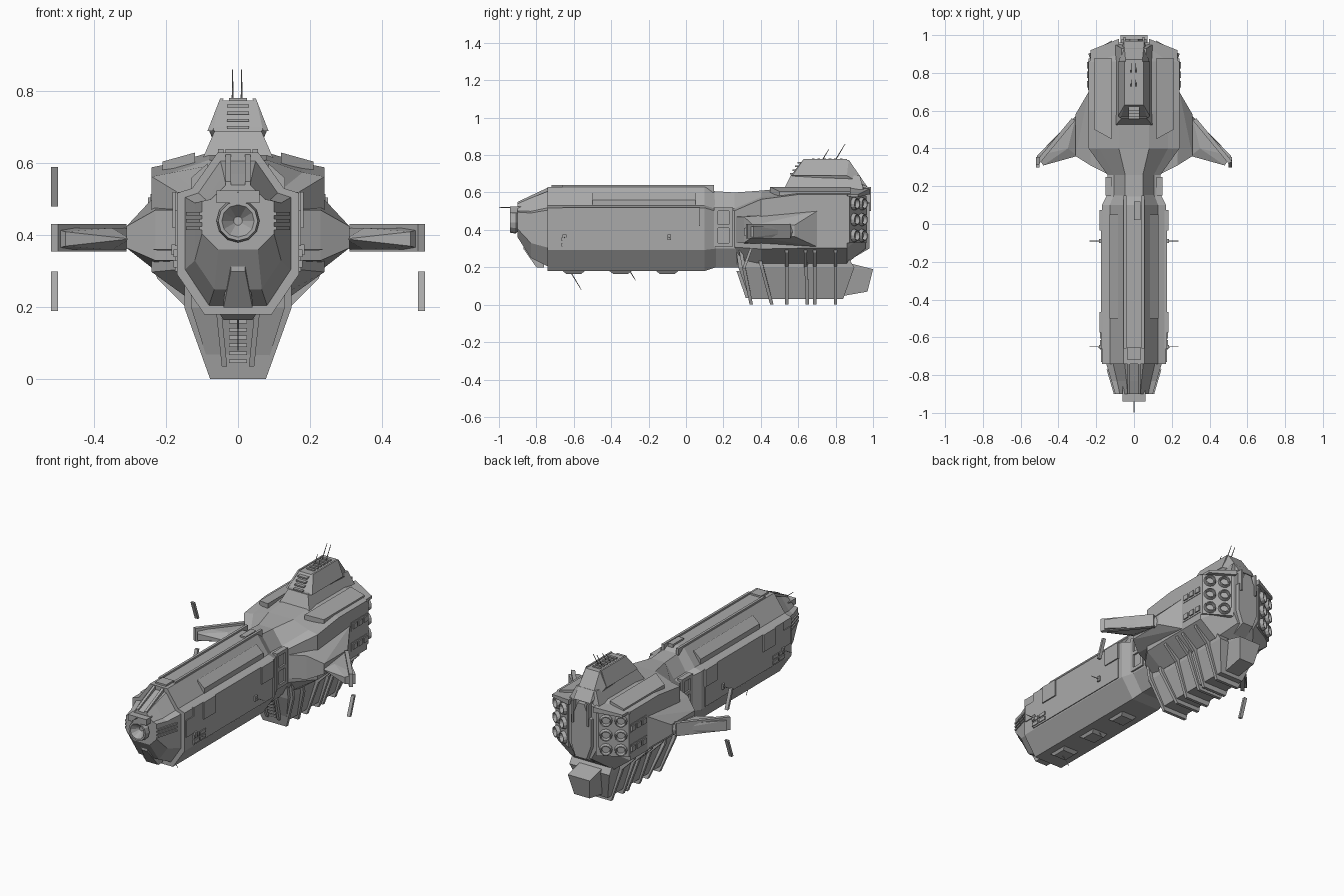
import bpy, bmesh
from mathutils import Vector

cube = bpy.data.objects.get("Cube")
if cube:
    bpy.data.objects.remove(cube)

shade = (.4, .4, .4, 1)
grey = bpy.data.materials.new("hull_grey")
grey.use_nodes = True
grey.diffuse_color = shade
grey.node_tree.nodes["Principled BSDF"].inputs["Base Color"].default_value = shade


def finish(name, bm):
    bmesh.ops.recalc_face_normals(bm, faces=bm.faces)
    mesh = bpy.data.meshes.new(name)
    bm.to_mesh(mesh)
    bm.free()
    mesh.materials.append(grey)
    bpy.context.collection.objects.link(bpy.data.objects.new(name, mesh))


def hull(name, points):
    """Convex solid around a few points."""
    bm = bmesh.new()
    for point in points:
        bm.verts.new(point)
    bmesh.ops.convex_hull(bm, input=bm.verts)
    bmesh.ops.dissolve_limit(bm, angle_limit=.02, verts=bm.verts, edges=bm.edges)
    finish(name, bm)


def flip(points):
    return [(-x, y, z) for x, y, z in points]


def centred(name, points):
    hull(name, list(points) + flip(points))


def pair(name, points):
    hull("left_" + name, points)
    hull("right_" + name, flip(points))


def box(xs, ys, zs):
    return [(x, y, z) for x in xs for y in ys for z in zs]


def span(middle, size):
    return middle - size / 2, middle + size / 2


def bridge(bm, rings):
    """Skin consecutive rings of vertices and cap both ends."""
    for ring, following in zip(rings, rings[1:]):
        for i in range(len(ring)):
            bm.faces.new((ring[i - 1], ring[i], following[i], following[i - 1]))
    bm.faces.new(rings[0])
    bm.faces.new(rings[-1])


def section(width, low, high, shoulder=.25, floor=.25):
    """Chamfered half section; shoulder and floor are the shares of height cut."""
    height = high - low
    top = high - height * shoulder
    return [(width * .55, low), (width, low + height * floor), (width, top),
            (width * .75, top + height * .03), (width / 3, high)]


def loft(name, stations):
    bm = bmesh.new()
    rings = []
    for y, *shape in stations:
        half = section(*shape)
        ring = half + [(-x, z) for x, z in reversed(half)]
        rings.append([bm.verts.new((x, y, z)) for x, z in ring])
    bridge(bm, rings)
    finish(name, bm)


def turned(name, start, axis, profile, sides=12):
    """Solid of revolution; profile holds (distance along axis, radius)."""
    bm = bmesh.new()
    turn = Vector((0, 0, 1)).rotation_difference(Vector(axis)).to_matrix()
    rings = []
    for distance, radius in profile:
        ring = bmesh.ops.create_circle(bm, segments=sides, radius=radius)["verts"]
        for vert in ring:
            vert.co = Vector(start) + turn @ (vert.co + Vector((0, 0, distance)))
        rings.append(ring)
    bridge(bm, rings)
    finish(name, bm)


def rod(name, start, offset, radius=.003):
    turned(name, start, offset, [(0, radius), (Vector(offset).length, radius / 2)], 6)


# Forward hull and nose
waist, belly, ridge = .17, .18, .63
loft("forward_hull", [(-.74, waist, belly, ridge), (.1, waist, belly, ridge),
                      (.16, .14, .2, .6), (.3, .14, .2, .6)])
loft("nose", [(-.9, .1, .36, .54), (-.83, .12, .25, .57), (-.73, .15, .2, .61)])
turned("nose_bell", (0, -.82, .44), (0, -1, 0),
       [(0, .05), (.08, .05), (.09, .06), (.12, .055), (.12, .045), (.07, .004)])
rod("nose_probe", (0, -.9, .52), (0, -.1, 0))
pair("nose_rail", box((.02, .035), (-.9, -.7), (.53, .55)) + box((.02, .035), (-.73, -.7), (.61, .63)))
for z in (.42, .44, .46):
    pair("cheek_bar", box((.07, .107), [-.9], span(z, .01)) + box((.07, .145), [-.77], span(z, .01)))
centred("chin_block", box([.02], (-.87, -.8), (.3, .37)) + box([.04], (-.8, -.76), (.2, .22)))
centred("brow_block", box([.06], (-.94, -.8), (.49, .525)))

# Ridge and shoulders
pair("ridge_rail", box((.04, .055), (-.66, .15), (.6, .64)))
centred("ridge_cap", box([.035], (-.72, -.65), (.6, .64)))
hull("ridge_hatch", box((0, .035), (.02, .12), (.6, .64)))
pair("shoulder_panel", box([.13], (-.5, .05), (.52, .56)) + box([.085], (-.5, .05), (.52, .6)))

# Side armour, hatches and aerials
pair("side_armour", box((0, waist + .005), (-.66, .07), (.3, .52)))
pair("bow_plate", box((0, waist + .005), (-.73, -.66), (.37, .47)))
for y in (-.52, .02):
    pair("side_hatch", box((waist, .182), span(y, .11), (.42, .52)))
for y in (-.09, -.65):
    pair("aerial_mount", box((waist, .185), span(y, .02), span(.36, .03)))
    for side in (-1, 1):
        rod("side_aerial", (side * waist, y, .36), (side * .065, 0, 0))
for y in (-.64, -.58):
    for z in (.32, .35):
        pair("side_window", box((waist, .18), span(y, .05), span(z, .02)))

# Framed recess on the neck
for y in (.16, .24):
    pair("neck_post", box((.12, .15), span(y, .02), (.31, .52)))
for z in (.32, .42, .51):
    pair("neck_bar", box((.12, .15), (.16, .24), span(z, .02)))

# Belly boxes and aerials
for y in (-.6, -.35, -.1):
    centred("belly_box", box([.05], span(y, .12), [belly]) + box([.04], span(y, .08), [belly - .015]))
rod("belly_aerial", (0, -.62, belly), (0, .06, -.1))
rod("belly_aerial_short", (0, -.3, belly), (0, .03, -.05))

# Rear hull
beam, roof = .24, .63
loft("rear_hull", [(.1, .14, .2, .61), (.26, .14, .21, .6), (.4, beam, .22, .61, .12, .2),
                   (.6, beam, .22, roof, .1, .2), (.86, beam, .22, roof, .1, .2),
                   (.96, .1, .3, roof, .1)])
pair("top_plate", box([.12], (.45, .88), (.59, .63)) + box([.21], (.5, .88), (.55, .605)))
loft("stern_spine", [(.86, .08, .23, .64), (.98, .065, .3, .62)])
pair("stern_roof", box([.23], (.85, .92), (.575, .59)) + box([.08], (.85, .98), (.59, .62)))

# Engine blocks with rows of nozzles
pair("engine_block", [(x, y, z) for z in (.33, .58)
                      for x, y in ((beam, .84), (beam, .875), (.09, .965), (.09, .88))])
for side in (-1, 1):
    for x, y in ((.2, .89), (.13, .93)):
        for row in range(3):
            turned("engine_nozzle", (side * x, y, .37 + row * .085), (side * .5, .85, 0),
                   [(0, .03), (.01, .035), (.03, .03), (.03, .025), (.005, .02)])

# Flank windows
for z in (.37, .49):
    pair("window_strip", box((.23, beam + .003), (.71, .86), span(z, .05)))
    for column in range(3):
        pair("flank_window", box((.23, .25), span(.74 + column * .05, .035), span(z, .03)))

# Swept wings
pair("wing_root", box([.13], [.26], (.33, .47)) + box([.23], [.31], (.33, .47))
     + box([beam], [.7], (.31, .5)) + box([.31], (.36, .58), (.365, .425)))
pair("wing_arm", box([.31], [.56], (.36, .42)) + box([.35], [.4], (.36, .42))
     + [(.3, .58, .39), (.3, .36, .39), (.38, .38, .39)]
     + box([.515], [.36], (.36, .42)) + box([.48], [.31], (.37, .41)))
pair("wing_rail", [(x, y, z) for z in (.355, .432)
                   for x, y in ((.31, .55), (.33, .56), (.52, .33), (.5, .32))])
blade = box((.5, .52), (.3, .315), [.19]) + box((.5, .52), (.34, .355), [.3])
pair("drifting_blade", blade)
hull("upper_drifting_blade", [(-x, y, .78 - z) for x, y, z in blade])

# Tower
centred("tower_base", box([.1], (.52, .95), [.61]) + box([.065], (.56, .93), [.69]))
crown = .775
centred("tower_head", box([.045], (.63, .87), [crown])
        + [(.07, .57, .7), (.06, .56, .67), (.08, .86, .69), (.055, .97, .63), (.06, .93, .65)])
pair("tower_cheek", box((.04, .05), (.63, .86), [crown + .005])
     + [(.07, .56, .69), (.085, .57, .69), (.085, .86, .69)])
pair("stern_fin", box((.045, .055), (.9, .99), (.5, roof)))
for step in range(4):
    lift = step * .02
    centred("tower_slat", box([.03], span(.57 + lift * .7, .03), span(.7 + lift, .008)))
for step in range(6):
    centred("crown_slat", box([.025], span(.68 + step * .03, .015), (.76, crown + .007)))
for y, reach in ((.73, .055), (.8, .085)):
    for x in (-.015, .01):
        rod("mast", (x, y, crown), (0, reach * .6, reach))


# Keel with ribs and slats
def keel_width(z):
    return min(.145, .075 + z * .36)


def keel_slab(name, outline, scale=1, thickness=0):
    centred(name, [(keel_width(z) * scale, y + shift, z)
                   for y, z in outline for shift in (0, thickness)])


keel_slab("keel", [(.27, .28), (.28, .2), (.34, .03), (.84, .03), (.9, .2), (.85, .28)], .9)
keel_slab("keel_tail", [(.8, .04), (.97, .07), (1, .19), (.8, .2), (.88, .22)], .5)
for y, rake in ((.28, .06), (.37, .08), (.53, 0), (.63, .01), (.68, 0), (.79, 0)):
    keel_slab("keel_rib", [(y, .31), (y + rake / 3, .2), (y + rake, 0)], 1.03, .018)
    if y > .4:
        pair("rib_spar", [(x, y + shift, z) for shift in (0, .018)
                          for x, z in ((.145, .2), (.225, .28), (.235, .32), (.14, .3))])
pair("keel_rail", box((.045, .06), (.27, .3), [.18]) + box((.03, .045), (.32, .35), [.035]))
for step in range(6):
    drop = step * .022
    centred("keel_slat", box([.025], span(.335 - drop / 3, .03), span(.05 + drop, .01)))
